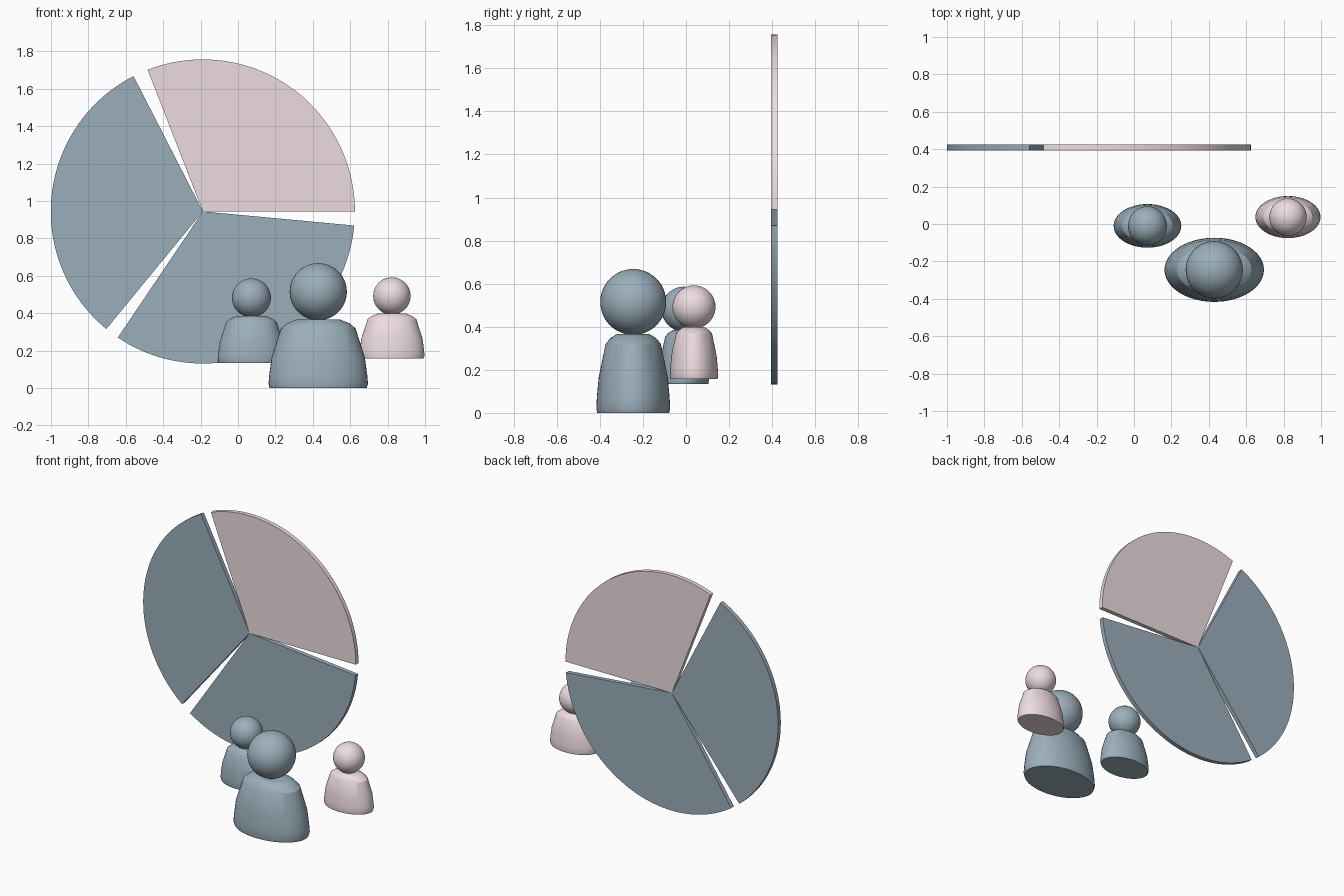
import bpy, bmesh
from math import sin, cos, radians, pi

if "Cube" in bpy.data.objects:
    bpy.data.objects.remove(bpy.data.objects["Cube"])


def material(name, rgb):
    m = bpy.data.materials.new(name)
    m.diffuse_color = (*rgb, 1)
    m.use_nodes = True
    m.node_tree.nodes["Principled BSDF"].inputs["Base Color"].default_value = m.diffuse_color
    return m


BLUE = material("slate_blue", (0.33, 0.43, 0.50))
PINK = material("pale_pink", (0.85, 0.72, 0.74))


def finish(bm, name, mat, angle=30):
    bmesh.ops.recalc_face_normals(bm, faces=bm.faces[:])
    me = bpy.data.meshes.new(name)
    bm.to_mesh(me)
    bm.free()
    ob = bpy.data.objects.new(name, me)
    bpy.context.collection.objects.link(ob)
    me.materials.append(mat)
    bpy.ops.object.select_all(action='DESELECT')
    ob.select_set(True)
    bpy.context.view_layer.objects.active = ob
    bpy.ops.object.shade_smooth_by_angle(angle=radians(angle))
    return ob


# Pie chart slices: thin upright sectors sharing one centre
def slice_(name, a0, a1, mat, cx=-0.188, cz=0.944, r=0.813, y0=0.394, y1=0.424):
    n = 48
    bm = bmesh.new()
    pts = [(cx, cz)]
    for i in range(n + 1):
        a = radians(a0 + (a1 - a0) * i / n)
        pts.append((cx + r * cos(a), cz + r * sin(a)))
    face = bm.faces.new([bm.verts.new((x, y0, z)) for x, z in pts])
    ext = bmesh.ops.extrude_face_region(bm, geom=[face], use_keep_orig=True)
    moved = [g for g in ext["geom"] if isinstance(g, bmesh.types.BMVert)]
    bmesh.ops.translate(bm, verts=moved, vec=(0, y1 - y0, 0))
    finish(bm, name, mat)


slice_("pie_slice_top", 0, 111.3, PINK)
slice_("pie_slice_left", 117.1, 230.6, BLUE)
slice_("pie_slice_bottom", 236, 354.7, BLUE)

# Torso profile (half width, height), squashed front to back
PROFILE = [(0.259, 0), (0.266, 0.022), (0.262, 0.07), (0.249, 0.165),
           (0.199, 0.32), (0.165, 0.347), (0.118, 0.366)]


def person(name, x, y, z, s, head_z, head_r, mat):
    n = 48
    bm = bmesh.new()
    rings = [[bm.verts.new((x + s * w * cos(2 * pi * i / n),
                            y + s * w * 0.645 * sin(2 * pi * i / n), z + s * h))
              for i in range(n)] for w, h in PROFILE]
    for a, b in zip(rings, rings[1:]):
        for i in range(n):
            j = (i + 1) % n
            bm.faces.new((a[i], a[j], b[j], b[i]))
    bm.faces.new(rings[0])
    bm.faces.new(rings[-1])
    finish(bm, name + "_body", mat)

    # Ball head resting on the torso
    bm = bmesh.new()
    bmesh.ops.create_uvsphere(bm, u_segments=40, v_segments=24, radius=head_r)
    bmesh.ops.translate(bm, verts=bm.verts[:], vec=(x, y, head_z))
    finish(bm, name + "_head", mat)


person("front_figure", 0.429, -0.245, 0, 1, 0.515, 0.153, BLUE)
person("left_figure", 0.072, -0.01, 0.135, 0.68, 0.482, 0.104, BLUE)
person("right_figure", 0.823, 0.037, 0.158, 0.655, 0.492, 0.1, PINK)
